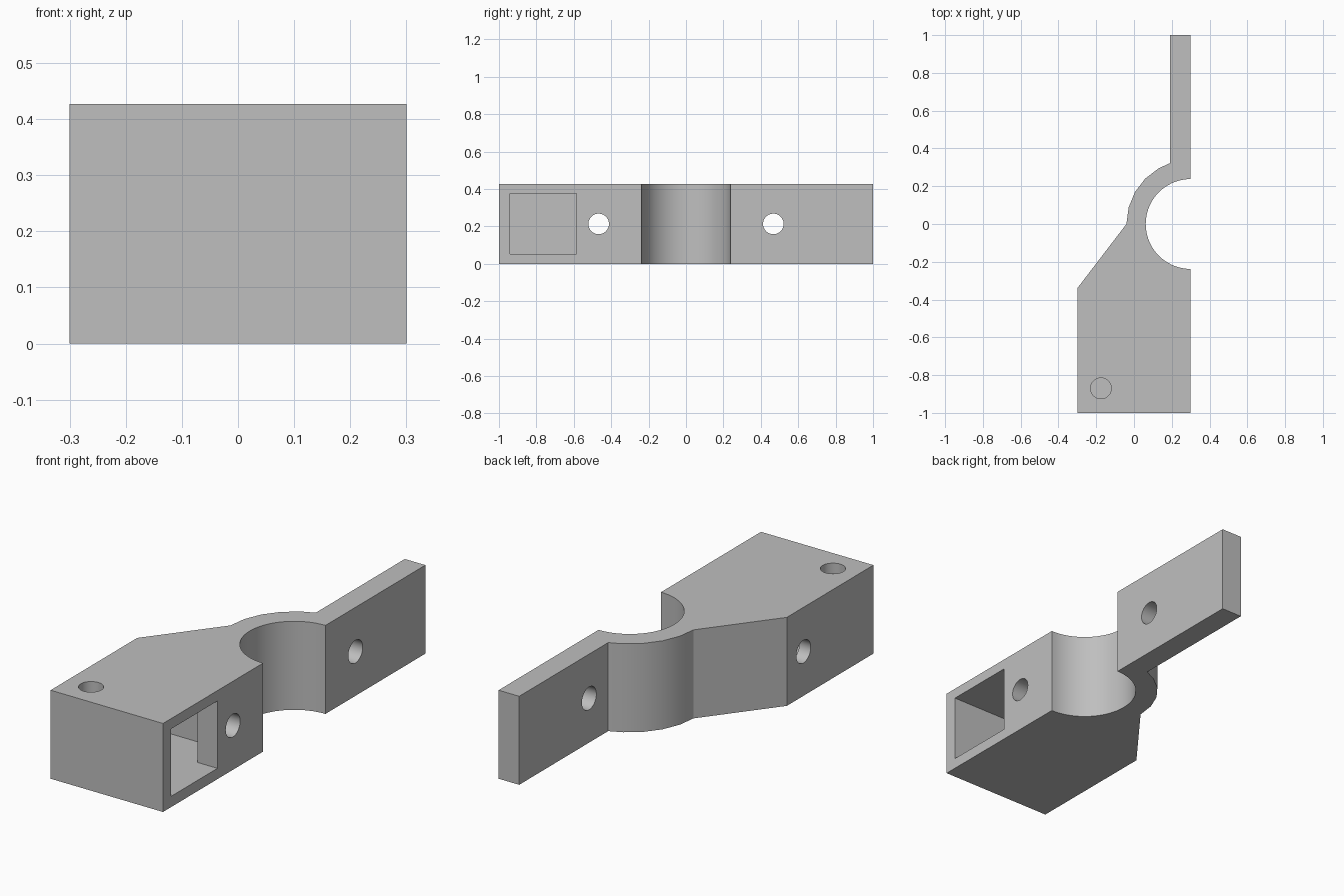
import bpy, bmesh
from math import radians, sin, cos, asin, pi
from mathutils import Matrix, Vector

cube = bpy.data.objects.get("Cube")
if cube:
    bpy.data.objects.remove(cube, do_unlink=True)

H = 0.427            # height of the clamp
RIGHT, LEFT = 0.30, -0.30
ARM = 0.19           # inner face of the flat arm
R_IN, R_OUT = 0.238, 0.34

grey = bpy.data.materials.new("plain grey")
grey.use_nodes = True
colour = (0.52, 0.52, 0.52, 1)
grey.diffuse_color = colour
grey.node_tree.nodes["Principled BSDF"].inputs["Base Color"].default_value = colour


def make_object(name, bm):
    bmesh.ops.recalc_face_normals(bm, faces=bm.faces)
    mesh = bpy.data.meshes.new(name)
    bm.to_mesh(mesh)
    bm.free()
    mesh.materials.append(grey)
    obj = bpy.data.objects.new(name, mesh)
    bpy.context.collection.objects.link(obj)
    return obj


def prism(name, outline, z0, z1):
    bm = bmesh.new()
    face = bm.faces.new([bm.verts.new((x, y, z0)) for x, y in outline])
    top = bmesh.ops.extrude_face_region(bm, geom=[face])["geom"]
    verts = [v for v in top if isinstance(v, bmesh.types.BMVert)]
    bmesh.ops.translate(bm, vec=(0, 0, z1 - z0), verts=verts)
    return make_object(name, bm)


def drill(name, centre, depth, axis):
    bm = bmesh.new()
    turn = Vector((0, 0, 1)).rotation_difference(Vector(axis)).to_matrix().to_4x4()
    bmesh.ops.create_cone(bm, cap_ends=True, segments=48, radius1=0.055, radius2=0.055,
                          depth=depth, matrix=Matrix.Translation(centre) @ turn)
    return make_object(name, bm)


def arc(radius, start, end, steps):
    angles = [radians(start + (end - start) * i / steps) for i in range(steps + 1)]
    return [(RIGHT + radius * cos(a), radius * sin(a)) for a in angles]


# Clamp body: block, sloped shoulder, half ring and flat arm in one outline
outline = [(RIGHT, -1), *arc(R_IN, 270, 90, 36), (RIGHT, 1), (ARM, 1),
           (ARM, (R_OUT ** 2 - (RIGHT - ARM) ** 2) ** 0.5),
           *arc(R_OUT, 120, 180, 4), (LEFT, -0.34), (LEFT, -1)]
body = prism("clamp_body", outline, 0, H)

# Pocket with a side recess behind the right wall
pocket = [(RIGHT + 0.1, -0.94), (RIGHT + 0.1, -0.585), (0.193, -0.585),
          (0.193, -0.41), (-0.24, -0.41), (-0.24, -0.94)]
cutters = [prism("pocket_cutter", pocket, 0.052, 0.377)]

# Two bolt holes and the cable hole in the top
for y in (-0.467, 0.467):
    cutters.append(drill("bolt_hole_cutter", (0, y, H / 2), 1, (1, 0, 0)))
cutters.append(drill("cable_hole_cutter", (-0.175, -0.87, 0.4), 0.3, (0, 0, 1)))

for cutter in cutters:
    cutter.hide_render = True
    cutter.hide_set(True)
    cut = body.modifiers.new(cutter.name, "BOOLEAN")
    cut.operation = "DIFFERENCE"
    cut.solver = "EXACT"
    cut.object = cutter

# Apply the cuts, then smooth the curved walls only
bpy.ops.object.select_all(action="DESELECT")
body.select_set(True)
bpy.context.view_layer.objects.active = body
for cut in list(body.modifiers):
    bpy.ops.object.modifier_apply(modifier=cut.name)
for cutter in cutters:
    bpy.data.objects.remove(cutter, do_unlink=True)
bpy.ops.object.shade_smooth_by_angle(angle=radians(20))
